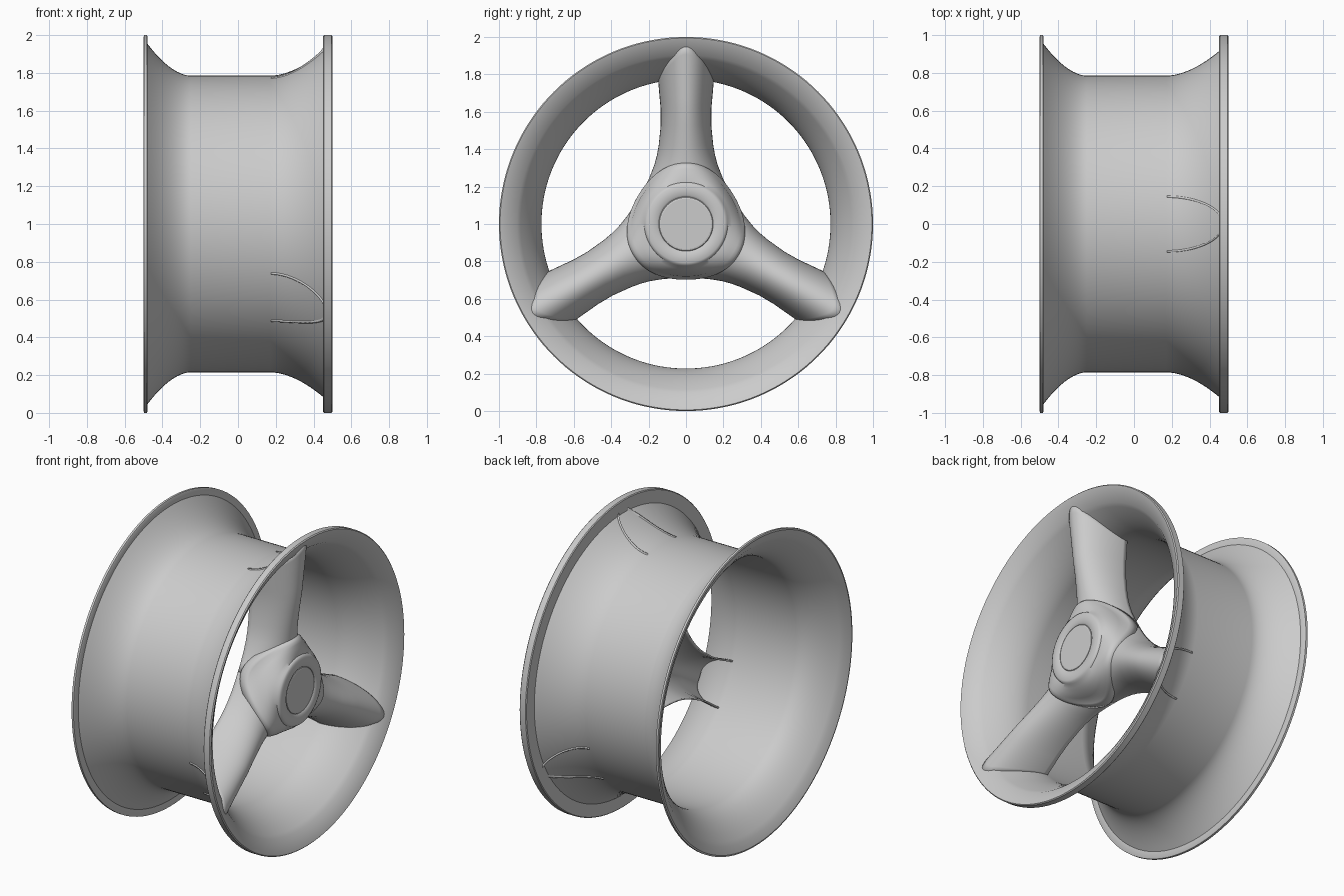
import bpy, math

if "Cube" in bpy.data.objects:
    bpy.data.objects.remove(bpy.data.objects["Cube"], do_unlink=True)

# One satin grey metal for everything
metal = bpy.data.materials.new("grey metal")
metal.use_nodes = True
GREY = (0.6, 0.6, 0.6, 1)
metal.diffuse_color = GREY
metal.node_tree.nodes["Principled BSDF"].inputs["Base Color"].default_value = GREY


def make_object(name, verts, faces, smooth_angle=35, shell=0.0):
    mesh = bpy.data.meshes.new(name)
    mesh.from_pydata(verts, [], faces)
    mesh.materials.append(metal)
    obj = bpy.data.objects.new(name, mesh)
    bpy.context.collection.objects.link(obj)
    if shell:
        mod = obj.modifiers.new("shell", 'SOLIDIFY')
        mod.thickness = shell
        mod.offset = -1
    bpy.ops.object.select_all(action='DESELECT')
    obj.select_set(True)
    bpy.context.view_layer.objects.active = obj
    bpy.ops.object.shade_smooth_by_angle(angle=math.radians(smooth_angle))
    return obj


def polar(x, r, theta):
    """Point around the wheel axis; theta is measured from straight up."""
    return (x, r * math.sin(theta), 1 + r * math.cos(theta))


def loft(rings, segs, closed):
    """Rings are functions of theta giving (x, radius)."""
    n = len(rings)
    verts = [polar(*ring(2 * math.pi * s / segs), 2 * math.pi * s / segs)
             for ring in rings for s in range(segs)]
    faces = []
    for i in range(n if closed else n - 1):
        k = (i + 1) % n
        for s in range(segs):
            t = (s + 1) % segs
            faces.append((i * segs + s, k * segs + s, k * segs + t, i * segs + t))
    return verts, faces


def circle(x, r):
    return lambda theta: (x, r)


# Rim barrel: outer wall radius along the axis
BARREL, WALL = 0.785, 0.012


def wall(x):
    if x > 0.45:
        return 0.915 + 1.55 * (x - 0.45)
    if x > 0.17:
        return BARREL + 0.13 * ((x - 0.17) / 0.28) ** 1.8
    if x < -0.25:
        return BARREL + 0.17 * ((-0.25 - x) / 0.23) ** 1.8
    return BARREL


STEPS = 12
left_flare = [-0.48 + 0.23 * i / STEPS for i in range(STEPS + 1)]
right_flare = [0.17 + 0.28 * i / STEPS for i in range(STEPS + 1)]
stations = left_flare + right_flare
profile = [(-0.5, 0.99), (-0.497, 1), (-0.483, 1), (-0.48, 0.995)]
profile += [(x, wall(x)) for x in stations]
profile += [(0.45, 0.995), (0.455, 1), (0.494, 1), (0.5, 0.994), (0.498, 0.987), (0.48, wall(0.48) - 0.008)]
profile += [(x, wall(x) - WALL) for x in reversed(stations)]
verts, faces = loft([circle(x, r) for x, r in profile], 144, True)
rim = make_object("rim", verts, [f[::-1] for f in faces])

# Spokes: hollow half-elliptic arches, open at the back
EDGE_X, COLS = 0.175, 32
sections = [  # distance from axis, half width, crown position
    (0.145, 0.251, 0.36), (0.19, 0.225, 0.38), (0.25, 0.195, 0.395),
    (0.32, 0.168, 0.4), (0.37, 0.155, 0.405), (0.42, 0.146, 0.412),
    (0.53, 0.135, 0.43), (0.62, 0.136, 0.445)]


def arch(half_width, crown):
    for j in range(COLS + 1):
        phi = math.pi * (j / COLS - 0.5)
        yield EDGE_X + (crown - EDGE_X) * math.cos(phi), half_width * math.sin(phi)


rows = [[(x, y, r) for x, y in arch(w, c)] for r, w, c in sections]
# The outer end is trimmed to the flare, just through the wall
end = [(x, y, math.sqrt((wall(x) + 0.006) ** 2 - y * y)) for x, y in arch(0.15, 0.478)]
last = rows[-1]
for i in range(1, 7):
    t = i / 6
    rows.append([tuple(a + (b - a) * t for a, b in zip(p, q)) for p, q in zip(last, end)])

W = COLS + 1
spoke_faces = [(i * W + j, i * W + j + 1, (i + 1) * W + j + 1, (i + 1) * W + j)
               for i in range(len(rows) - 1) for j in range(COLS)]
for name, turn in (("top_spoke", 0), ("back_spoke", 1), ("front_spoke", 2)):
    ca, sa = math.cos(turn * math.tau / 3), math.sin(turn * math.tau / 3)
    pts = [(x, y * ca + r * sa, 1 + r * ca - y * sa) for row in rows for x, y, r in row]
    make_object(name, pts, spoke_faces, 50, 0.01)


# Hub: three-lobed skirt rising to a round boss
def lobe(theta):
    c = math.cos(3 * theta)
    return 0.335 + 0.075 * c, 0.303 + 0.015 * c


def skirt(dx, dr):
    return lambda theta: (lobe(theta)[0] + dx, lobe(theta)[1] + dr)


def shoulder(t, drop):
    def ring(theta):
        x, r = lobe(theta)
        return 0.43 - drop * (0.43 - x), 0.217 + t * (r - 0.217)
    return ring


hub_rings = [skirt(-0.06, 0), skirt(-0.015, 0), skirt(-0.004, -0.003), skirt(0.004, -0.01),
             shoulder(0.75, 0.6), shoulder(0.5, 0.34), shoulder(0.25, 0.12)]
hub_rings += [circle(x, r) for x, r in (
    (0.43, 0.217), (0.439, 0.213), (0.443, 0.205), (0.445, 0.158),
    (0.442, 0.154), (0.43, 0.153), (0.43, 0.146))]
verts, faces = loft(hub_rings, 96, False)
make_object("hub", verts, [f[::-1] for f in faces], 40, 0.01)

# Centre cap sitting in the groove
cap_rings = [circle(x, r) for x, r in ((0.42, 0.147), (0.443, 0.146), (0.448, 0.142), (0.45, 0.134))]
verts, faces = loft(cap_rings, 96, False)
faces = [f[::-1] for f in faces]
first = len(verts) - 96
faces.append(tuple(range(first + 95, first - 1, -1)))
faces.append(tuple(range(96)))
cap = make_object("centre_cap", verts, faces)

# Make solid parts face outward
import bmesh
for obj in (rim, cap):
    bm = bmesh.new()
    bm.from_mesh(obj.data)
    bmesh.ops.recalc_face_normals(bm, faces=bm.faces)
    bm.to_mesh(obj.data)
    bm.free()
